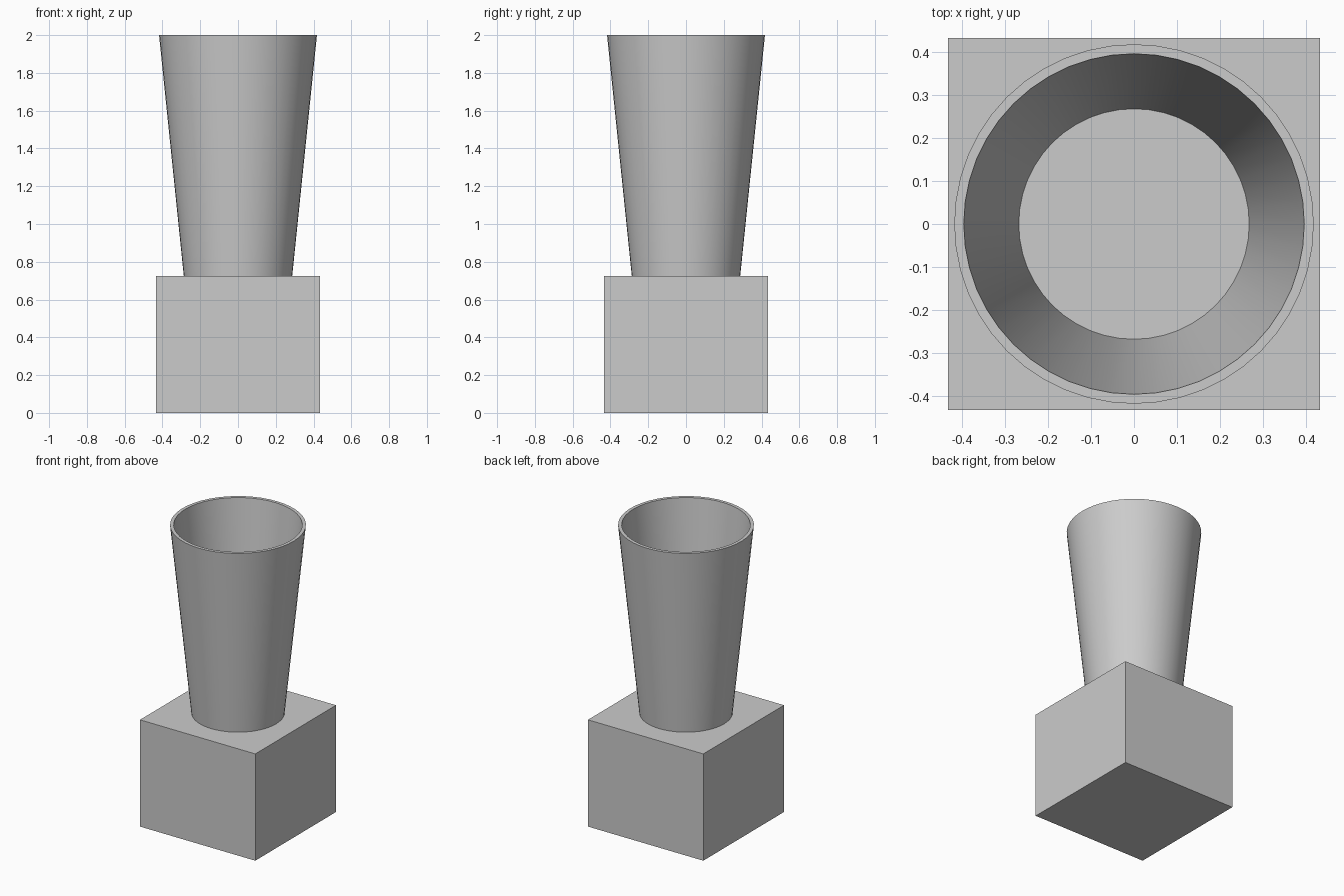
import bpy
import bmesh
import math

cube = bpy.data.objects.get("Cube")
if cube:
    bpy.data.objects.remove(cube, do_unlink=True)

SIDES = 48
BASE_HALF = 0.433
BASE_TOP = 0.725
TOP = 2.0

grey = bpy.data.materials.new("light_grey")
grey.use_nodes = True
grey.diffuse_color = (0.6, 0.6, 0.6, 1)
grey.node_tree.nodes["Principled BSDF"].inputs["Base Color"].default_value = grey.diffuse_color


def add_object(name, bm):
    bmesh.ops.recalc_face_normals(bm, faces=bm.faces)
    mesh = bpy.data.meshes.new(name)
    bm.to_mesh(mesh)
    bm.free()
    mesh.materials.append(grey)
    obj = bpy.data.objects.new(name, mesh)
    bpy.context.collection.objects.link(obj)
    return obj


# Square block base
bm = bmesh.new()
bmesh.ops.create_cube(bm, size=1)
for v in bm.verts:
    v.co.x *= 2 * BASE_HALF
    v.co.y *= 2 * BASE_HALF
    v.co.z = (v.co.z + 0.5) * BASE_TOP
add_object("base_block", bm)

# Hollow flared tube, lathed from a closed wall section (radius, height)
section = [(0.287, BASE_TOP), (0.418, TOP), (0.396, TOP), (0.268, BASE_TOP)]
bm = bmesh.new()
rings = []
for i in range(SIDES):
    a = math.tau * i / SIDES
    rings.append([bm.verts.new((r * math.cos(a), r * math.sin(a), z)) for r, z in section])
for i, ring in enumerate(rings):
    after = rings[(i + 1) % SIDES]
    for j in range(len(section)):
        k = (j + 1) % len(section)
        bm.faces.new((ring[j], after[j], after[k], ring[k]))
tube = add_object("flared_tube", bm)

# Smooth walls, crisp rims
bpy.ops.object.select_all(action="DESELECT")
tube.select_set(True)
bpy.context.view_layer.objects.active = tube
bpy.ops.object.shade_smooth_by_angle(angle=math.radians(30))
